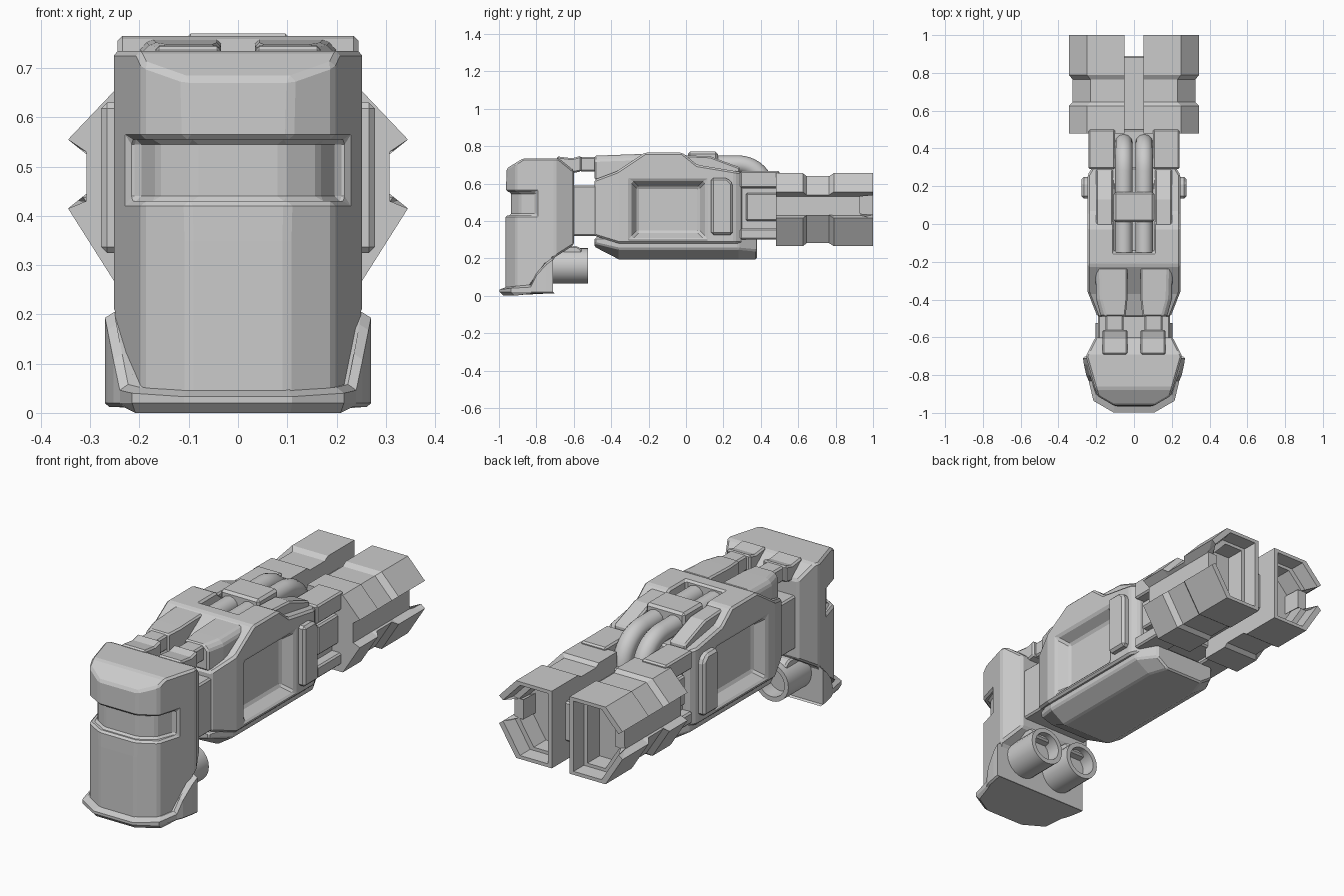
import bpy, bmesh, math
from mathutils import Vector

if "Cube" in bpy.data.objects:
    bpy.data.objects.remove(bpy.data.objects["Cube"])


def loft(name, rings, mirror=False, bevel=0.008):
    """Skin a list of equal-length point rings and cap both ends."""
    bm = bmesh.new()
    vs = [[bm.verts.new(p) for p in r] for r in rings]
    n = len(rings[0])
    for a, b in zip(vs, vs[1:]):
        for i in range(n):
            bm.faces.new((a[i], a[(i + 1) % n], b[(i + 1) % n], b[i]))
    bm.faces.new(vs[0])
    bm.faces.new(vs[-1])
    bmesh.ops.recalc_face_normals(bm, faces=bm.faces)
    me = bpy.data.meshes.new(name)
    bm.to_mesh(me)
    bm.free()
    ob = bpy.data.objects.new(name, me)
    bpy.context.collection.objects.link(ob)
    if mirror:
        ob.modifiers.new("Mirror", 'MIRROR')
    if bevel:
        add_bevel(ob, bevel)
    return ob


def add_bevel(ob, width):
    m = ob.modifiers.new("Bevel", 'BEVEL')
    m.width, m.segments = width, 1
    m.limit_method, m.angle_limit = 'ANGLE', math.radians(28)


def side(name, yz, x0, x1, **kw):
    """Side profile extruded along x."""
    return loft(name, [[(x, y, z) for y, z in yz] for x in (x0, x1)], **kw)


def plan(name, xy, z0, z1, **kw):
    """Top outline extruded along z."""
    return loft(name, [[(x, y, z) for x, y in xy] for z in (z0, z1)], **kw)


def box(name, x0, x1, y0, y1, z0, z1, **kw):
    return plan(name, [(x0, y0), (x1, y0), (x1, y1), (x0, y1)], z0, z1, **kw)


def sym(half):
    """Close a half outline across x = 0."""
    return half + [(-x, y) for x, y in reversed(half)]


def boolean(ob, cutter, op):
    m = ob.modifiers.new("Cut", 'BOOLEAN')
    m.operation, m.object, m.solver = op, cutter, 'EXACT'
    bpy.context.view_layer.objects.active = ob
    bpy.ops.object.modifier_apply(modifier=m.name)
    bpy.data.objects.remove(cutter)


# Front shield: side profile crossed with top outline, then the visor slot
shield = side("front_shield", [(-0.97, 0.02), (-0.96, 0.68), (-0.87, 0.735), (-0.68, 0.735),
              (-0.60, 0.67), (-0.60, 0.27), (-0.71, 0.20), (-0.71, 0.02)], -0.4, 0.4, bevel=0)
boolean(shield, plan("cut", sym([(0.19, -0.59), (0.205, -0.60), (0.255, -0.70), (0.195, -0.91),
                                 (0.10, -0.965)]), -0.1, 0.9, bevel=0), 'INTERSECT')
slot = [(0.24, -0.80), (0.20, -0.80), (0.165, -0.89), (0.09, -0.935)]
slot_out = [(-0.12, -1.1), (-0.3, -1.0), (-0.4, -0.80)]
slot_plan = slot + [(-x, y) for x, y in reversed(slot)] + [(-0.4, -0.80), (-0.4, -1.1), (0.4, -1.1), (0.4, -0.80)]
boolean(shield, plan("cut", slot_plan, 0.43, 0.555, bevel=0), 'DIFFERENCE')
add_bevel(shield, 0.01)

# Flared foot of the shield, rising towards the back
foot = [(0.27, -0.71, 0.205), (0.265, -0.745, 0.18), (0.253, -0.80, 0.12), (0.24, -0.83, 0.058),
        (0.215, -0.925, 0.052), (0.11, -0.985, 0.045)]
foot += [(-x, y, z) for x, y, z in reversed(foot)]
loft("shield_foot", [[(x * .97, y + .008, 0.012 if y > -.9 else 0.0) for x, y, z in foot],
                     [(x, y * 1.012 if y < -.9 else y, 0.02) for x, y, z in foot],
                     [(x, y * 1.012 if y < -.9 else y, z - .012) for x, y, z in foot],
                     [(x * .93, y + (.02 if y < -.9 else 0), z) for x, y, z in foot]], bevel=0)

# Neck between shield and body
box("front_neck", -0.19, 0.19, -0.63, -0.45, 0.32, 0.59)

# Main body with side windows and a top pipe channel
body = side("main_body", [(-0.49, 0.32), (-0.36, 0.28), (0.30, 0.28), (0.30, 0.66), (0.06, 0.70),
            (-0.02, 0.765), (-0.22, 0.765), (-0.37, 0.665), (-0.49, 0.62)], -0.4, 0.4, bevel=0)
boolean(body, plan("cut", sym([(0.215, 0.31), (0.245, 0.26), (0.245, -0.36), (0.19, -0.50)]),
                   0, 1, bevel=0), 'INTERSECT')


def window(x, g):
    return [(x, -0.26 - g, 0.34 - g), (x, 0.07 + g, 0.34 - g), (x, 0.07 + g, 0.58 + g), (x, -0.26 - g, 0.58 + g)]


boolean(body, loft("cut", [window(0.185, 0), window(0.265, 0.05)], mirror=True, bevel=0), 'DIFFERENCE')
boolean(body, plan("cut", sym([(0.105, 0.5), (0.105, -0.15)]), 0.66, 0.9, bevel=0), 'DIFFERENCE')
add_bevel(body, 0.01)

# Side plates
side("side_plate", [(0.135, 0.325), (0.25, 0.325), (0.25, 0.60), (0.22, 0.63), (0.135, 0.63)],
     0.23, 0.278, mirror=True, bevel=0.012)

# Keel under the body
loft("keel", [[(x, y, z) for x, z in sym([(a, 0.31), (a, b), (a * .62, c)])]
              for y, a, b, c in ((-0.49, .18, .28, .262), (-0.36, .225, .25, .195),
                                 (0.28, .225, .25, .195), (0.38, .17, .24, .195))])

# Top ridges and the links reaching to the shield
loft("top_ridge", [[(a, y, 0.62), (b, y, 0.62), (b, y, z - .025), (b - .025, y, z), (a, y, z)]
                   for y, a, b, z in ((-0.49, .045, .175, .748), (-0.40, .035, .20, .752),
                                      (-0.23, .035, .205, .758))], mirror=True)
side("top_link", [(-0.69, 0.68), (-0.61, 0.655), (-0.56, 0.665), (-0.56, 0.748), (-0.61, 0.735),
                  (-0.69, 0.70 + .045)], 0.035, 0.168, mirror=True)
box("link_rod", 0.055, 0.15, -0.57, -0.47, 0.665, 0.742, mirror=True)

# Rails beside the pipes, and the pipe bracket
side("pipe_rail", [(-0.06, 0.68), (-0.02, 0.752), (0.13, 0.745), (0.29, 0.685), (0.29, 0.64)],
     0.11, 0.20, mirror=True)
box("pipe_bracket", -0.108, 0.108, 0.01, 0.17, 0.66, 0.77, bevel=0.012)

# Twin pipes bending down at the rear
path = [(-0.15, 0.703), (0.10, 0.703)]
path += [(0.28 + 0.15 * math.sin(t * math.pi / 20), 0.553 + 0.15 * math.cos(t * math.pi / 20)) for t in range(11)]
for s in (-1, 1):
    cu = bpy.data.curves.new("pipe", 'CURVE')
    cu.dimensions, cu.bevel_depth, cu.bevel_resolution, cu.use_fill_caps = '3D', 0.047, 4, True
    sp = cu.splines.new('POLY')
    sp.points.add(len(path) - 1)
    for p, (y, z) in zip(sp.points, path):
        p.co = (s * 0.054, y, z, 1)
    sp.use_smooth = True
    bpy.context.collection.objects.link(bpy.data.objects.new("pipe", cu))

# Rear neck and arms holding the pods
box("rear_neck", -0.19, 0.19, 0.27, 0.50, 0.32, 0.58)
box("upper_arm", 0.10, 0.24, 0.29, 0.50, 0.575, 0.668, mirror=True)
box("lower_arm", 0.10, 0.24, 0.29, 0.50, 0.30, 0.36, mirror=True)
box("arm_filler", 0.15, 0.222, 0.32, 0.50, 0.40, 0.55, mirror=True)
box("pod_bridge", -0.07, 0.07, 0.48, 0.89, 0.36, 0.56)

# Rear pods: stepped clamshell with side groove and open hollow end
SECTION = [(0.05, 0.265), (0.25, 0.265), (0.345, 0.415), (0.308, 0.43),
           (0.308, 0.53), (0.345, 0.555), (0.25, 0.655), (0.05, 0.655)]


def pod_ring(y, inset=0.0, wall=0.0, groove=0.0):
    ring = []
    for i, (x, z) in enumerate(SECTION):
        x = x + wall if x < 0.1 else x - inset - wall
        if i in (3, 4):
            x, yy = min(x + inset, 0.308 - wall), y - groove
        else:
            z, yy = z + (inset + wall) * (0.8 if z < 0.46 else -0.8), y
        ring.append((x, yy, z))
    return ring


loft("rear_pod", [pod_ring(0.48), pod_ring(0.625), pod_ring(0.645, 0.02), pod_ring(0.765, 0.02),
                  pod_ring(0.79), pod_ring(0.91), pod_ring(1.0, groove=0.07),
                  pod_ring(1.0, wall=0.022, groove=0.07), pod_ring(0.93, wall=0.03),
                  pod_ring(0.93, wall=0.05), pod_ring(0.84, wall=0.055)], mirror=True, bevel=0)


# Hollow canisters under the shield, with clips
def circle(y, r):
    return [(0.11 + r * math.cos(k * math.pi / 12), y, 0.16 + r * math.sin(k * math.pi / 12)) for k in range(24)]


can = loft("canister", [circle(-0.72, .095), circle(-0.525, .095), circle(-0.525, .072), circle(-0.60, .072)],
           mirror=True, bevel=0)
can.select_set(True)
bpy.context.view_layer.objects.active = can
bpy.ops.object.shade_smooth_by_angle(angle=math.radians(35))
side("canister_clip", [(-0.70, 0.20), (-0.56, 0.215), (-0.555, 0.245), (-0.58, 0.265), (-0.70, 0.265)],
     0.05, 0.17, mirror=True)
